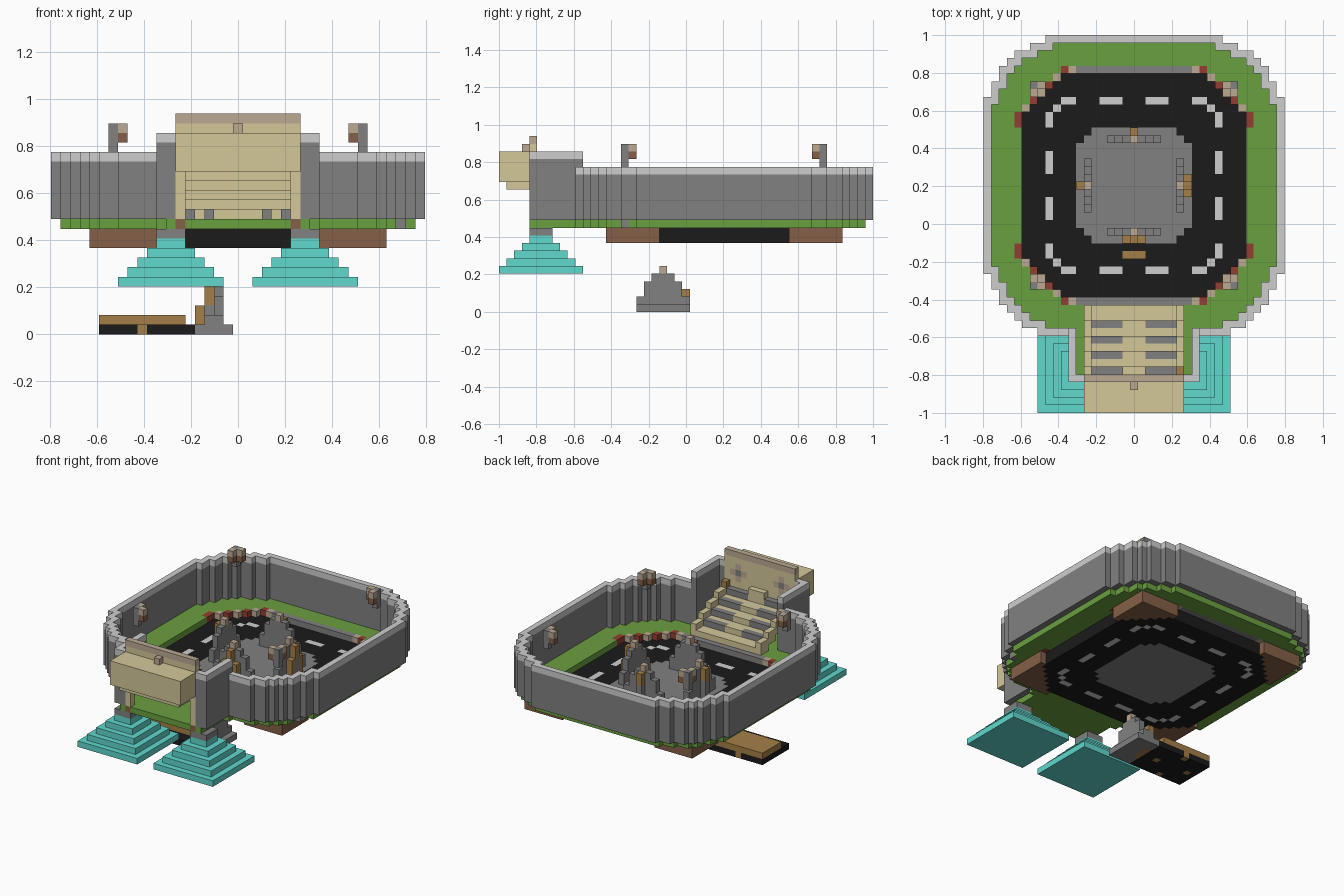
import bpy
import bmesh
from mathutils import Vector

cube = bpy.data.objects.get("Cube")
if cube:
    bpy.data.objects.remove(cube, do_unlink=True)

U = 2 / 49          # size of one block
MID = 5             # y of the arena centre, in blocks


def linear(c):
    c /= 255
    return c / 12.92 if c <= 0.04045 else ((c + 0.055) / 1.055) ** 2.4


def material(name, *rgb):
    m = bpy.data.materials.new(name)
    col = [linear(c) for c in rgb] + [1]
    m.use_nodes = True
    m.diffuse_color = col
    m.node_tree.nodes["Principled BSDF"].inputs["Base Color"].default_value = col
    return m


BLACK = material("asphalt black", 27, 27, 27)
GRAY = material("stone gray", 129, 129, 129)
LIGHT = material("light gray", 206, 206, 206)
GREEN = material("grass green", 106, 160, 64)
BROWN = material("earth brown", 134, 96, 71)
TAN = material("sandstone tan", 212, 200, 154)
TAUPE = material("taupe", 188, 170, 148)
TEAL = material("teal", 96, 216, 206)
RED = material("kerb red", 146, 62, 50)
OCHRE = material("ochre wood", 165, 127, 72)

SIDES = [Vector(v) for v in ((1, 0, 0), (-1, 0, 0), (0, 1, 0), (0, -1, 0), (0, 0, 1), (0, 0, -1))]


def box(cells, mat, xs, ys, zs):
    """Fill inclusive block ranges with a material."""
    for x in range(xs[0], xs[1] + 1):
        for y in range(ys[0], ys[1] + 1):
            for z in range(zs[0], zs[1] + 1):
                cells[x, y, z] = mat


def build(name, cells):
    """Turn blocks into one outer skin mesh."""
    mats = list(dict.fromkeys(cells.values()))
    bm = bmesh.new()
    verts = {}
    for key, mat in cells.items():
        mid = Vector(key) + Vector((0, 0, 0.5))
        for n in SIDES:
            if tuple(int(a + b) for a, b in zip(key, n)) in cells:
                continue
            t = Vector((n.y, n.z, n.x))
            b = n.cross(t)
            ring = []
            for p, q in ((1, 1), (-1, 1), (-1, -1), (1, -1)):
                co = mid + (n + t * p + b * q) / 2
                k = tuple(round(c * 2) for c in co)
                if k not in verts:
                    verts[k] = bm.verts.new(co * U)
                ring.append(verts[k])
            bm.faces.new(ring).material_index = mats.index(mat)
    mesh = bpy.data.meshes.new(name)
    bm.to_mesh(mesh)
    bm.free()
    for m in mats:
        mesh.materials.append(m)
    bpy.context.collection.objects.link(bpy.data.objects.new(name, mesh))


# Plan shapes
BACK = [18, 18, 17, 17, 16, 15, 13, 11]
FRONT = [18, 18, 17, 17, 16, 15, 14, 12]


def inside(x, y):
    v = y - MID
    if abs(x) <= 8 and -20 <= y < 0:
        return True
    if abs(v) > 19:
        return False
    w = 19 if abs(v) < 12 else (BACK if v > 0 else FRONT)[abs(v) - 12]
    return abs(x) <= w


def is_road(x, v):
    return max(abs(x), abs(v)) <= 14 and abs(x) + abs(v) <= 23


NEAR = [(a, b) for a in (-1, 0, 1) for b in (-1, 0, 1)]
wall, grass, road, earth, kerb = {}, {}, {}, {}, {}
for x in range(-19, 20):
    for y in range(-20, 25):
        if not inside(x, y):
            continue
        v = y - MID
        ax, av = abs(x), abs(v)
        on_edge = not all(inside(x + a, y + b) for a, b in NEAR)
        on_rim = not all(inside(x + a, y + b) for a, b in NEAR if a * b == 0)
        if on_edge and not (y == -20 and ax <= 6):
            top = 21 if y <= -14 and ax <= 8 else 19
            box(wall, GRAY, (x, x), (y, y), (12, top - 2))
            wall[x, y, top - 1] = LIGHT
        if is_road(x, v):
            island = max(ax, av) <= 7 and ax + av <= 12
            dash = any((p == 11 and q in (2, 3, 4, 8, 9)) for p, q in ((ax, av), (av, ax)))
            dash = dash or ax == av == 10
            mat = GRAY if island else LIGHT if dash else BLACK
            box(road, mat, (x, x), (y, y), (9, 10))
            continue
        if max(ax, av) <= 15 and min(ax, av) > 8:
            box(earth, BROWN, (x, x), (y, y), (9, 10))
        by_road = any(is_road(x + n.x, v + n.y) for n in SIDES[:4])
        if by_road and min(ax, av) > 7:
            kerb[x, y, 11] = RED if ax % 2 else TAUPE
        elif av == 15 and ax <= 7:
            kerb[x, y, 11] = GRAY
        elif not on_rim or (y == -20 and ax <= 7):
            grass[x, y, 11] = GREEN
for x in (-1, 0, 1):
    road[x, -4, 10] = OCHRE
for x in (-6, 6):
    grass[x, -20, 11] = BROWN
grass[17, -8, 11] = GRAY
build("outer_wall", wall)
build("grass", grass)
build("track", road)
build("corner_earth", earth)
build("kerb", kerb)


# Rock towers, in local depth, side and height
def rock_tower(name, place, wide=False, footed=False):
    cells = {}

    def put(mat, d, s, h):
        local = {}
        box(local, mat, d, s, h)
        for (a, b, c), m in local.items():
            x, y, z = place(a, b, c)
            cells[x, y, z] = m

    put(GRAY, (1, 1), (-3, 3), (0, 1))
    put(GRAY, (1, 1), (-2, 2), (2, 3))
    put(GRAY, (1, 1), (-1, 1), (4, 4))
    put(TAUPE, (1, 1), (0, 0), (5, 5))
    put(GRAY, (0, 0), (0, 0), (0, 2))
    put(OCHRE, (0, 0), (0, 0), (3, 4))
    if wide:
        for s in (-1, 1):
            put(OCHRE, (0, 0), (s, s), (0, 2))
    if footed:
        put(GRAY, (-1, 2), (-3, 3), (0, 0))
        put(GRAY, (0, 0), (-3, 3), (1, 1))
        put(OCHRE, (-1, -1), (-1, 1), (0, 2))
        put(OCHRE, (0, 0), (3, 3), (2, 2))
    build(name, cells)


for side, f in (("left", 1), ("right", -1)):
    rock_tower("rock_tower_" + side, lambda d, s, h: (f * (7 - d), MID + s, 11 + h), wide=f > 0)
for side, f in (("back", 1), ("front", -1)):
    rock_tower("rock_tower_" + side, lambda d, s, h: (s, MID + f * (7 - d), 11 + h), wide=f < 0)
rock_tower("lower_rock_tower", lambda d, s, h: (d - 3, s - 3, h), footed=True)

# Lower road slab with a wooden deck
slab = {}
box(slab, BLACK, (-14, -5), (-6, 0), (0, 0))
box(slab, OCHRE, (-14, -6), (-4, 0), (1, 1))
for x, y in ((-10, -6), (-10, 0), (-13, -3), (-7, -3)):
    slab[x, y, 0] = OCHRE
build("lower_road_slab", slab)

# Stepped pyramids with stone feet
for side, cx in (("left", 7), ("right", -7)):
    cells = {}
    for i in range(5):
        r = 5 - i
        box(cells, TEAL, (cx - r, cx + r), (-19 - r, -19 + r), (5 + i, 5 + i))
    box(cells, GRAY, (cx - 1, cx + 1), (-20, -18), (10, 10))
    build("pyramid_" + side, cells)

# Tiered stand with seats, side arms and legs
stand = {}
for t in range(5):
    y, z = -11 - 2 * t, 12 + t
    back = max(y - 1, -19)
    box(stand, TAN, (-5, 5), (back, y), (z, z))
    for f in (-6, 6):
        box(stand, TAN, (f, f), (back, y), (z, z + 1))
    if t:
        box(stand, GRAY, (-5, -2), (y, y), (z, z))
        box(stand, GRAY, (2, 5), (y, y), (z, z))
for x in (-5, -3, 3, 5):
    stand[x, -13, 12] = GRAY
stand[6, -19, 17] = OCHRE
build("stand", stand)

# Gatehouse
gate = {}
box(gate, TAN, (-6, 6), (-24, -21), (17, 20))
box(gate, TAN, (-5, 5), (-23, -21), (16, 16))
box(gate, TAN, (-6, 6), (-20, -20), (17, 21))
box(gate, TAUPE, (-6, 6), (-20, -20), (22, 22))
box(gate, TAN, (-1, 1), (-19, -19), (17, 17))
gate[0, -21, 21] = TAUPE
for f in (-1, 1):
    box(gate, TAN, (6 * f, 6 * f), (-20, -20), (12, 16))
    box(gate, TAUPE, (4 * f - 1, 4 * f + 1), (-20, -20), (19, 19))
    box(gate, TAUPE, (4 * f, 4 * f), (-20, -20), (18, 20))
    gate[4 * f, -20, 19] = GRAY
build("gatehouse", gate)

# Corner lamps: a short post with a lantern on each inner side
for sx, fx in (("left", 1), ("right", -1)):
    for sy, fy in (("back", 1), ("front", -1)):
        lamp = {}
        px, py = 13 * fx, MID + 13 * fy
        box(lamp, GRAY, (px, px), (py, py), (19, 21))
        for x, y in ((px - fx, py), (px, py - fy)):
            lamp[x, y, 20] = BROWN
            lamp[x, y, 21] = TAUPE
        build("lamp_" + sy + "_" + sx, lamp)
